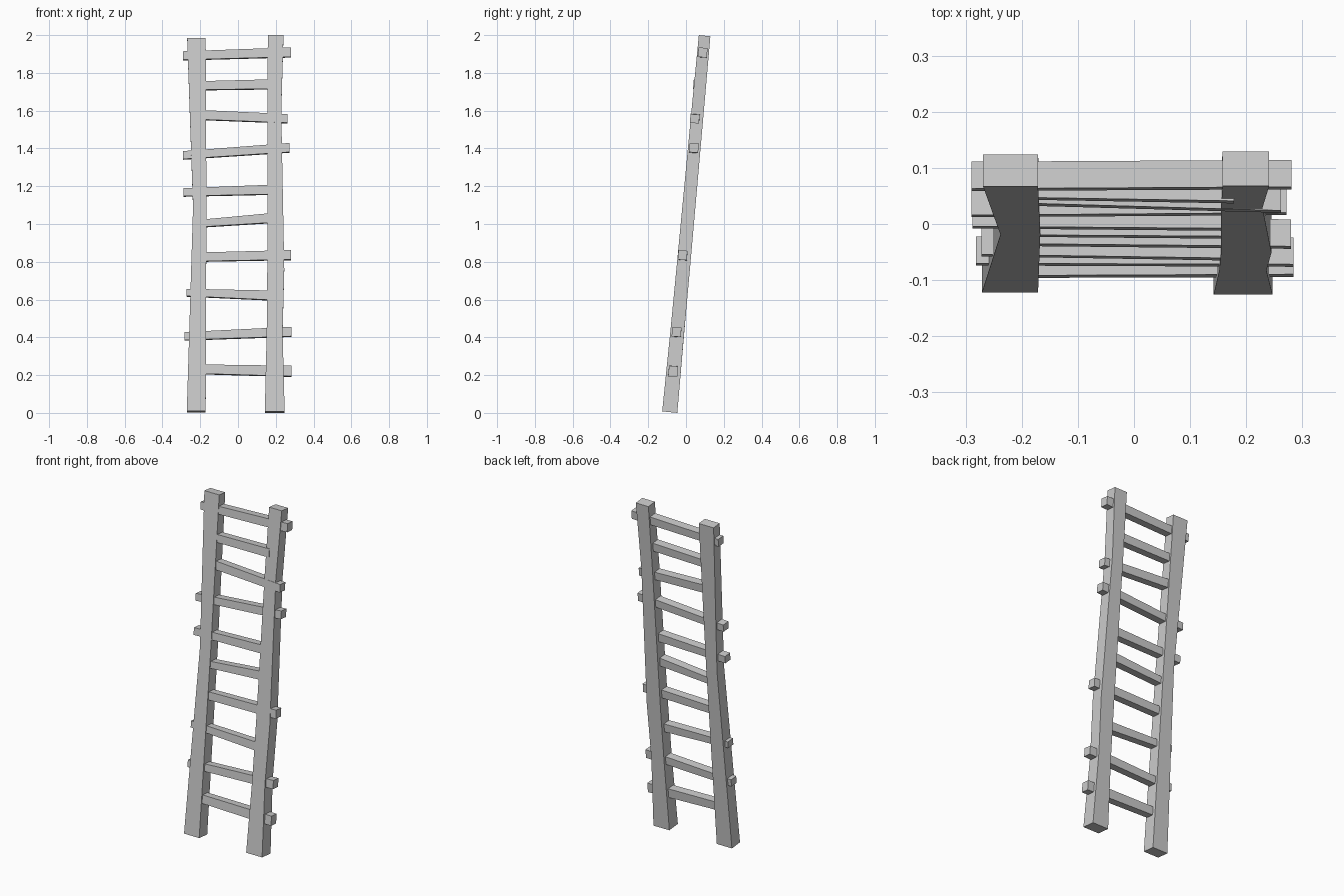
import bpy, bmesh

def loft(name, rings):
    """Skin a chain of four-point rings and cap both ends."""
    bm = bmesh.new()
    loops = [[bm.verts.new(p) for p in r] for r in rings]
    for a, b in zip(loops, loops[1:]):
        for i in range(4):
            j = (i + 1) % 4
            bm.faces.new((a[i], a[j], b[j], b[i]))
    bm.faces.new(loops[0][::-1])
    bm.faces.new(loops[-1])
    bmesh.ops.recalc_face_normals(bm, faces=bm.faces[:])
    me = bpy.data.meshes.new(name)
    bm.to_mesh(me)
    bm.free()
    ob = bpy.data.objects.new(name, me)
    bpy.context.collection.objects.link(ob)

def rail(name, sections):
    """Sections: z, left x, right x, front y, back y; cut square to the lean."""
    rings = []
    for z, x0, x1, y0, y1 in sections:
        zb = z - 0.1 * (y1 - y0)
        rings.append([(x0, y0, z), (x1, y0, z), (x1, y1, zb), (x0, y1, zb)])
    loft(name, rings)

def rung(name, left, right):
    """Ends: x, front y, centre z, height; depth leans with the ladder."""
    rings = []
    for x, y, z, h in (left, right):
        d, s = 0.048, 0.09 * h / 2
        yc = y + d / 2
        ring = []
        for sy, sz in ((-1, -1), (1, -1), (1, 1), (-1, 1)):
            ring.append((x, yc + sy * d / 2 + sz * s, z + sz * h / 2 - sy * 0.002))
        rings.append(ring)
    loft(name, rings)

# Crooked side rails
rail("left_rail", [
    (0.010, -0.271, -0.171, -0.122, -0.046),
    (1.090, -0.238, -0.167, -0.019, 0.048),
    (1.985, -0.269, -0.171, 0.067, 0.124)])
rail("right_rail", [
    (0.008, 0.142, 0.247, -0.126, -0.046),
    (0.430, 0.152, 0.236, -0.083, -0.010),
    (0.760, 0.155, 0.245, -0.051, 0.020),
    (1.600, 0.155, 0.229, 0.029, 0.094),
    (2.000, 0.158, 0.241, 0.068, 0.129)])

# Uneven rungs, top to bottom: some poke out past the rails
rungs = [
    ((-0.290, 0.061, 1.890, 0.045), (0.281, 0.064, 1.908, 0.050)),
    ((-0.230, 0.046, 1.731, 0.045), (0.178, 0.039, 1.739, 0.050)),
    ((-0.230, 0.036, 1.578, 0.050), (0.262, 0.022, 1.557, 0.046)),
    ((-0.290, 0.014, 1.363, 0.042), (0.272, 0.018, 1.403, 0.048)),
    ((-0.288, -0.006, 1.167, 0.042), (0.178, -0.010, 1.181, 0.050)),
    ((-0.220, -0.021, 1.000, 0.038), (0.178, -0.024, 1.031, 0.050)),
    ((-0.220, -0.037, 0.824, 0.046), (0.280, -0.042, 0.835, 0.050)),
    ((-0.272, -0.056, 0.636, 0.038), (0.178, -0.063, 0.621, 0.050)),
    ((-0.282, -0.072, 0.405, 0.042), (0.284, -0.074, 0.429, 0.050)),
    ((-0.230, -0.094, 0.231, 0.048), (0.284, -0.092, 0.220, 0.056)),
]
for i, (l, r) in enumerate(rungs):
    rung(f"rung_{i + 1}", l, r)
